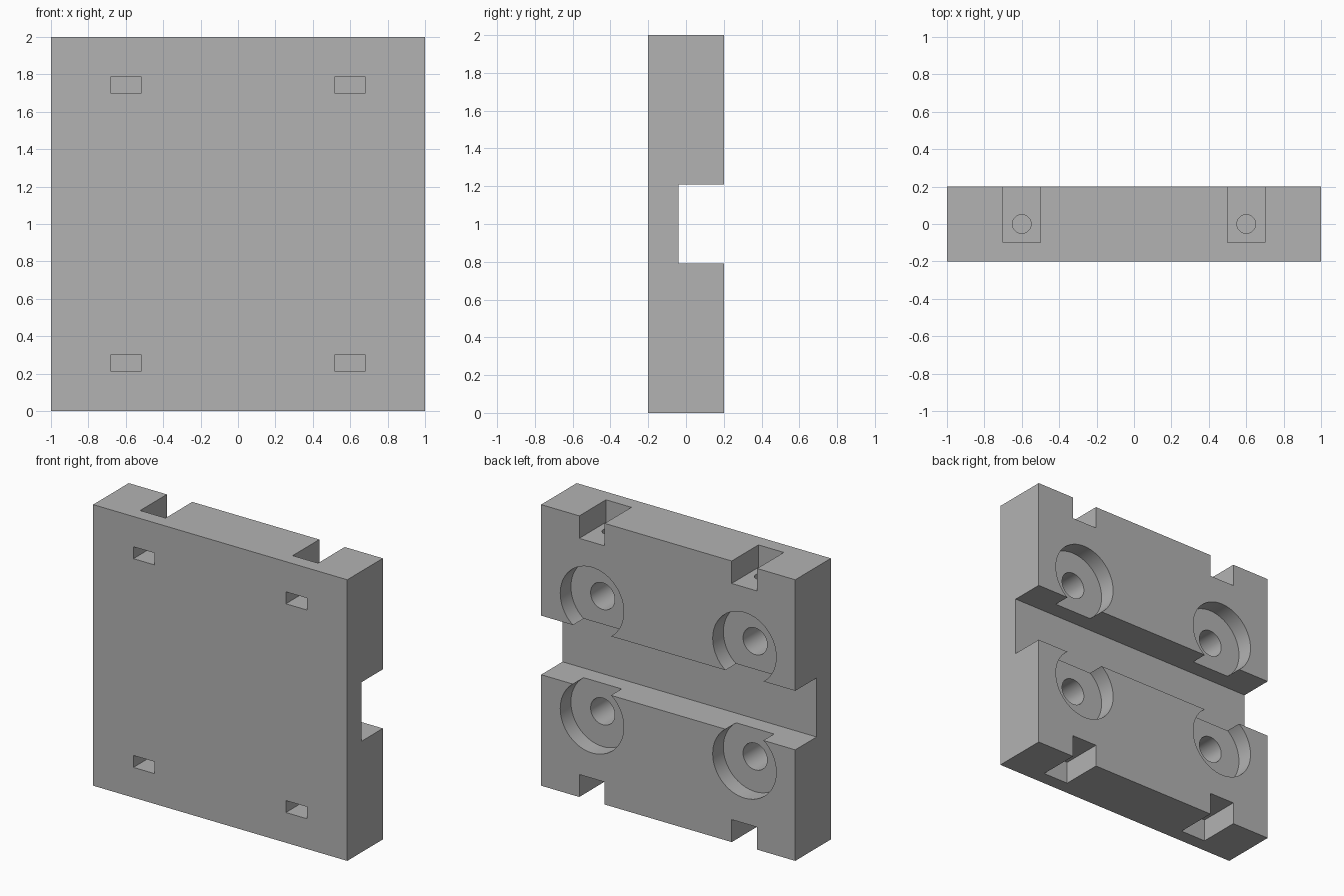
import bpy
import math

cube = bpy.data.objects.get("Cube")
if cube:
    bpy.data.objects.remove(cube, do_unlink=True)

grey = bpy.data.materials.new("grey")
grey.use_nodes = True
colour = (0.45, 0.45, 0.45, 1)
grey.diffuse_color = colour
grey.node_tree.nodes["Principled BSDF"].inputs["Base Color"].default_value = colour


def box(name, x, y, z):
    """Box from (min, max) ranges on each axis."""
    mid = [(a + b) / 2 for a, b in (x, y, z)]
    bpy.ops.mesh.primitive_cube_add(size=1, location=mid)
    ob = bpy.context.object
    ob.name = name
    ob.scale = [b - a for a, b in (x, y, z)]
    bpy.ops.object.transform_apply(location=True, rotation=True, scale=True)
    return ob


def rod(name, radius, length, centre, along_y=False):
    bpy.ops.mesh.primitive_cylinder_add(
        vertices=64, radius=radius, depth=length, location=centre,
        rotation=(math.pi / 2 if along_y else 0, 0, 0))
    ob = bpy.context.object
    ob.name = name
    bpy.ops.object.transform_apply(location=True, rotation=True, scale=True)
    return ob


def cut(target, cutter):
    cutter.hide_render = True
    mod = target.modifiers.new("cut", 'BOOLEAN')
    mod.operation = 'DIFFERENCE'
    mod.solver = 'EXACT'
    mod.object = cutter
    bpy.context.view_layer.objects.active = target
    bpy.ops.object.modifier_apply(modifier=mod.name)
    bpy.data.objects.remove(cutter, do_unlink=True)


# Solid plate with a channel across the back
plate = box("mounting_plate", (-1, 1), (-0.2, 0.2), (0, 2))
cut(plate, box("channel", (-1.1, 1.1), (-0.04, 0.3), (0.79, 1.21)))

for x in (-0.6, 0.6):
    for s in (-1, 1):
        def span(a, b):
            return tuple(sorted((1 + s * a, 1 + s * b)))

        # Round recess with a blind bore
        z = 1 + s * 0.41
        cut(plate, rod("recess", 0.25, 0.22, (x, 0.19, z), True))
        cut(plate, rod("bore", 0.095, 0.4, (x, 0.06, z), True))
        # Edge notch, nut slot and the screw hole joining them
        cut(plate, box("notch", (x - 0.1, x + 0.1), (-0.1, 0.3), span(0.84, 1.1)))
        cut(plate, box("nut_slot", (x - 0.083, x + 0.083), (-0.3, 0.09), span(0.7, 0.785)))
        cut(plate, rod("screw_hole", 0.05, 0.15, (x, 0, 1 + s * 0.81)))

# Single grey finish with crisp edges
plate.data.materials.clear()
plate.data.materials.append(grey)
for face in plate.data.polygons:
    face.material_index = 0
bpy.ops.object.select_all(action='DESELECT')
plate.select_set(True)
bpy.context.view_layer.objects.active = plate
bpy.ops.object.shade_smooth_by_angle(angle=math.radians(30))
